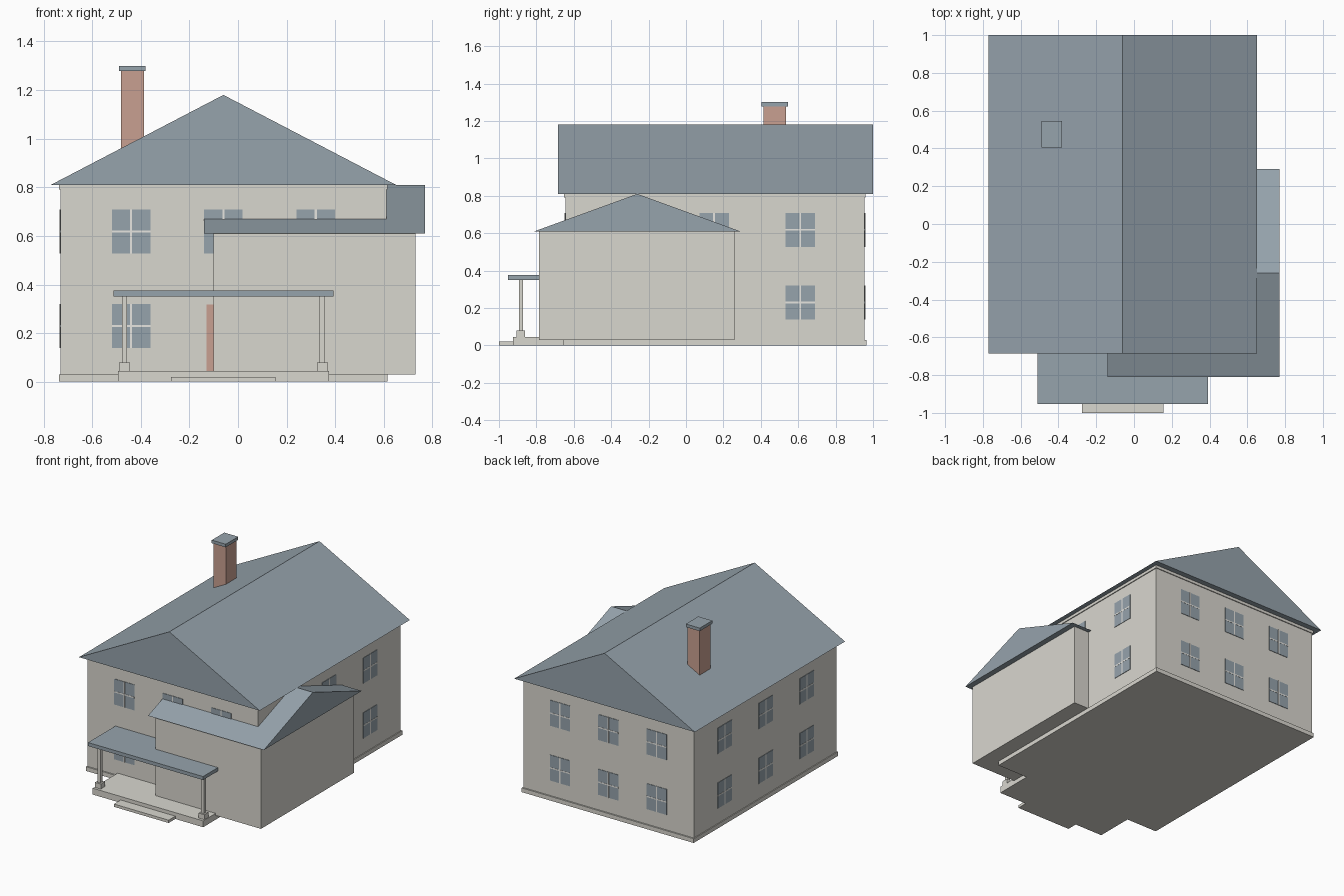
import bpy
import bmesh

if "Cube" in bpy.data.objects:
    bpy.data.objects.remove(bpy.data.objects["Cube"], do_unlink=True)


def linear(c):
    c /= 255
    return c / 12.92 if c <= 0.04045 else ((c + 0.055) / 1.055) ** 2.4


def material(name, r, g, b):
    colour = (linear(r), linear(g), linear(b), 1)
    m = bpy.data.materials.new(name)
    m.use_nodes = True
    m.diffuse_color = colour
    m.node_tree.nodes["Principled BSDF"].inputs["Base Color"].default_value = colour
    return m


WALL = material("warm_stone", 217, 215, 207)
SLATE = material("slate_blue", 150, 163, 172)
BRICK = material("brick", 201, 160, 145)
TRIM = material("pale_trim", 233, 232, 227)


def finish(name, bm, mat):
    bmesh.ops.recalc_face_normals(bm, faces=bm.faces)
    mesh = bpy.data.meshes.new(name)
    bm.to_mesh(mesh)
    bm.free()
    mesh.materials.append(mat)
    obj = bpy.data.objects.new(name, mesh)
    bpy.context.collection.objects.link(obj)
    return obj


def box(name, mat, xs, ys, zs):
    """Block spanning the given x, y and z ranges."""
    bm = bmesh.new()
    bmesh.ops.create_cube(bm, size=1)
    for v in bm.verts:
        for i, (lo, hi) in enumerate((xs, ys, zs)):
            v.co[i] = lo if v.co[i] < 0 else hi
    return finish(name, bm, mat)


def gable(name, mat, across, along, zs, ridge_axis):
    """Solid gable roof; ridge_axis is 'x' or 'y'."""
    profile = [(across[0], zs[0]), (across[1], zs[0]), (sum(across) / 2, zs[1])]
    bm = bmesh.new()
    ends = []
    for t in along:
        ends.append([bm.verts.new((t, a, z) if ridge_axis == "x" else (a, t, z))
                     for a, z in profile])
        bm.faces.new(ends[-1])
    for i in range(3):
        j = (i + 1) % 3
        bm.faces.new((ends[0][i], ends[0][j], ends[1][j], ends[1][i]))
    return finish(name, bm, mat)


def around(c, half):
    return (c - half, c + half)


def window(name, axis, wall, centre, z):
    """Thin glass plate with a cross of glazing bars on a wall plane."""
    def plate(part, mat, half_w, half_h, proud):
        depth, span = around(wall, proud), around(centre, half_w)
        xs, ys = (depth, span) if axis == "x" else (span, depth)
        box(name + part, mat, xs, ys, around(z, half_h))
    plate("_glass", SLATE, 0.079, 0.091, 0.003)
    plate("_upright_bar", TRIM, 0.0045, 0.091, 0.0045)
    plate("_cross_bar", TRIM, 0.079, 0.0045, 0.0042)


# Main house
X0, X1, Y0, Y1 = -0.73, 0.61, -0.645, 0.955
MID = (X0 + X1) / 2
box("plinth", WALL, (X0 - 0.006, X1 + 0.006), (Y0 - 0.01, Y1 + 0.01), (0, 0.03))
box("main_walls", WALL, (X0, X1), (Y0, Y1), (0.03, 0.79))
box("eaves_band", WALL, (X0 - 0.006, X1 + 0.006), (Y0 - 0.006, Y1 + 0.006), (0.79, 0.81))
gable("main_roof", SLATE, (-0.77, 0.65), (-0.685, 1), (0.81, 1.18), "y")

# Side wing
box("wing_walls", WALL, (-0.1, 0.73), (-0.785, 0.26), (0.03, 0.61))
gable("wing_roof", SLATE, (-0.81, 0.29), (-0.14, 0.77), (0.61, 0.81), "x")

# Chimney
box("chimney", BRICK, (-0.482, -0.386), (0.415, 0.535), (0.85, 1.278))
box("chimney_cap", SLATE, (-0.49, -0.38), (0.405, 0.545), (1.278, 1.3))

# Porch
box("porch_floor", WALL, around(MID, 0.434), (-0.925, Y0), (0, 0.045))
box("porch_step", WALL, around(MID, 0.215), (-1, -0.925), (0, 0.02))
box("porch_roof", SLATE, around(MID, 0.452), (-0.952, Y0), (0.35, 0.375))
for side, label in ((-1, "right"), (1, "left")):
    cx = MID + side * 0.407
    box("porch_post_base_" + label, WALL, around(cx, 0.023), around(-0.883, 0.023), (0.045, 0.08))
    box("porch_post_" + label, WALL, around(cx, 0.011), around(-0.883, 0.011), (0.08, 0.35))
box("front_door", BRICK, around(MID, 0.07), around(Y0, 0.004), (0.045, 0.318))

# Windows, leaving out those enclosed by the wing
COLUMNS_X = [MID + i * 0.38 for i in (-1, 0, 1)]
COLUMNS_Y = [0.15 + i * 0.46 for i in (-1, 0, 1)]
for row, z in (("lower", 0.229), ("upper", 0.618)):
    for i, x in enumerate(COLUMNS_X):
        window(f"back_{row}_window_{i}", "y", Y1, x, z)
        if row == "upper" or i == 0:
            window(f"front_{row}_window_{i}", "y", Y0, x, z)
    for i, y in enumerate(COLUMNS_Y):
        window(f"right_{row}_window_{i}", "x", X0, y, z)
        if i == 2 or (row == "upper" and i == 1):
            window(f"left_{row}_window_{i}", "x", X1, y, z)
